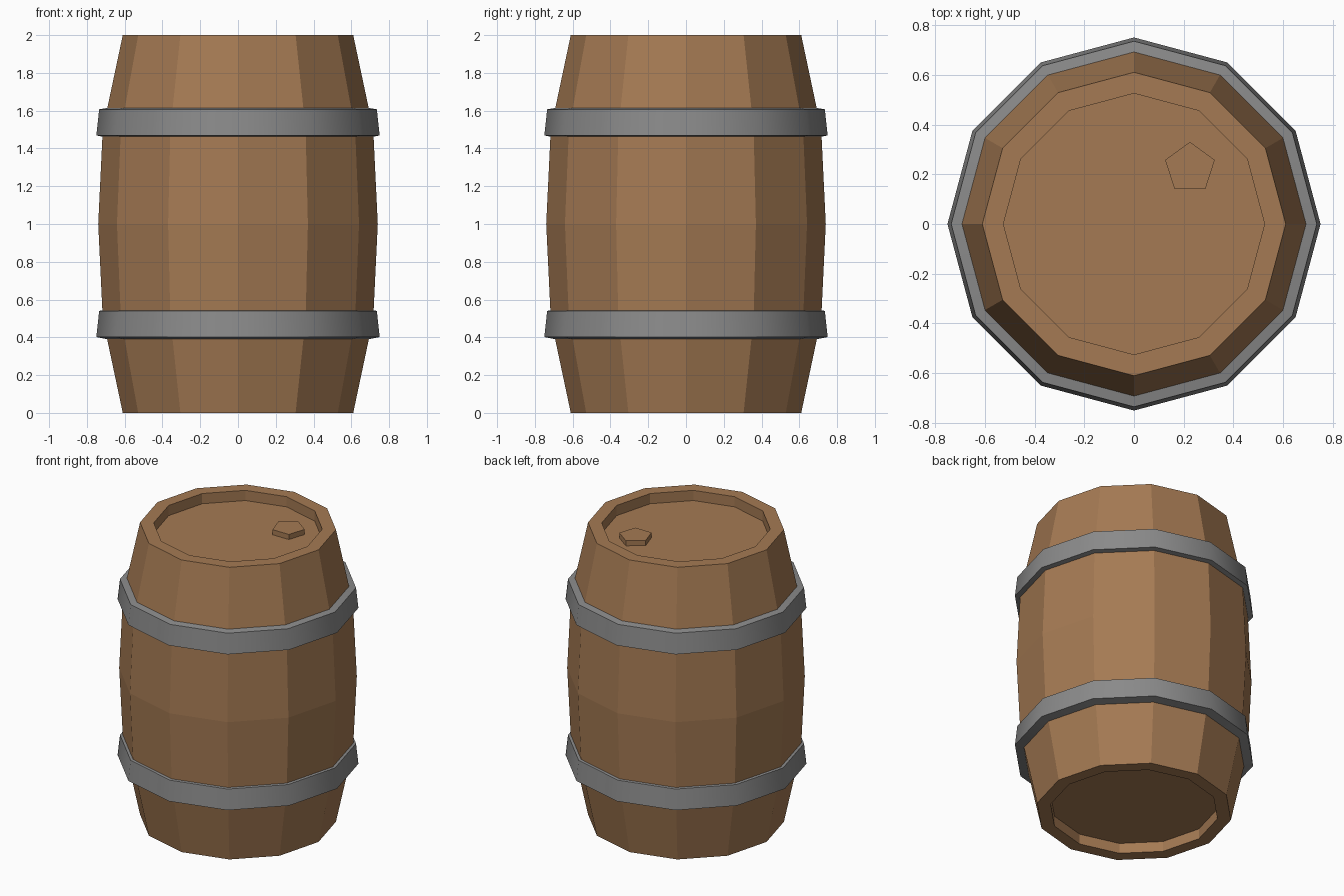
import bpy, bmesh, math

if "Cube" in bpy.data.objects:
    bpy.data.objects.remove(bpy.data.objects["Cube"])

SIDES = 12


def material(name, rgb):
    m = bpy.data.materials.new(name)
    m.diffuse_color = (*rgb, 1.0)
    m.use_nodes = True
    m.node_tree.nodes["Principled BSDF"].inputs["Base Color"].default_value = m.diffuse_color
    return m


wood = material("brown wood", (0.376, 0.195, 0.087))
iron = material("grey iron", (0.255, 0.255, 0.255))


def finish(bm, name, mat):
    bmesh.ops.recalc_face_normals(bm, faces=bm.faces)
    me = bpy.data.meshes.new(name)
    bm.to_mesh(me)
    bm.free()
    me.materials.append(mat)
    ob = bpy.data.objects.new(name, me)
    bpy.context.collection.objects.link(ob)
    return ob


def lathe(name, profile, mat, closed=False):
    """Turn an (r, z) profile about z; open profiles get end caps."""
    bm = bmesh.new()
    rings = []
    for r, z in profile:
        angles = [2 * math.pi * i / SIDES for i in range(SIDES)]
        rings.append([bm.verts.new((r * math.cos(a), r * math.sin(a), z)) for a in angles])
    pairs = list(zip(rings, rings[1:]))
    if closed:
        pairs.append((rings[-1], rings[0]))
    else:
        bm.faces.new(rings[0])
        bm.faces.new(rings[-1])
    for a, b in pairs:
        for i in range(SIDES):
            j = (i + 1) % SIDES
            bm.faces.new((a[i], a[j], b[j], b[i]))
    return finish(bm, name, mat)


# Barrel body with recessed lid and base
lower = [(0.525, 0.07), (0.525, 0.0), (0.61, 0.0), (0.716, 0.5)]
upper = [(r, 2.0 - z) for r, z in reversed(lower)]
lathe("barrel_body", lower + [(0.74, 1.0)] + upper, wood)

# Two identical iron hoops, slightly flared at the bottom
section = [(0.693, 0.39), (0.75, 0.402), (0.735, 0.54), (0.69, 0.548)]
for name, dz in (("lower_hoop", 0.0), ("upper_hoop", 1.067)):
    hoop = lathe(name, [(r, z + dz) for r, z in section], iron, closed=True)
    bpy.ops.object.select_all(action='DESELECT')
    hoop.select_set(True)
    bpy.context.view_layer.objects.active = hoop
    bpy.ops.object.shade_smooth_by_angle(angle=math.radians(35))

# Five-sided bung on the lid
bm = bmesh.new()
bmesh.ops.create_cone(bm, cap_ends=True, segments=5, radius1=0.105, radius2=0.105, depth=0.045)
top = max(bm.verts, key=lambda v: v.co.y)
turn = math.pi / 2 - math.atan2(top.co.y, top.co.x)
for v in bm.verts:
    x, y = v.co.x, v.co.y
    v.co.x = x * math.cos(turn) - y * math.sin(turn) + 0.225
    v.co.y = x * math.sin(turn) + y * math.cos(turn) + 0.225
    v.co.z += 1.9425
finish(bm, "bung", wood)
